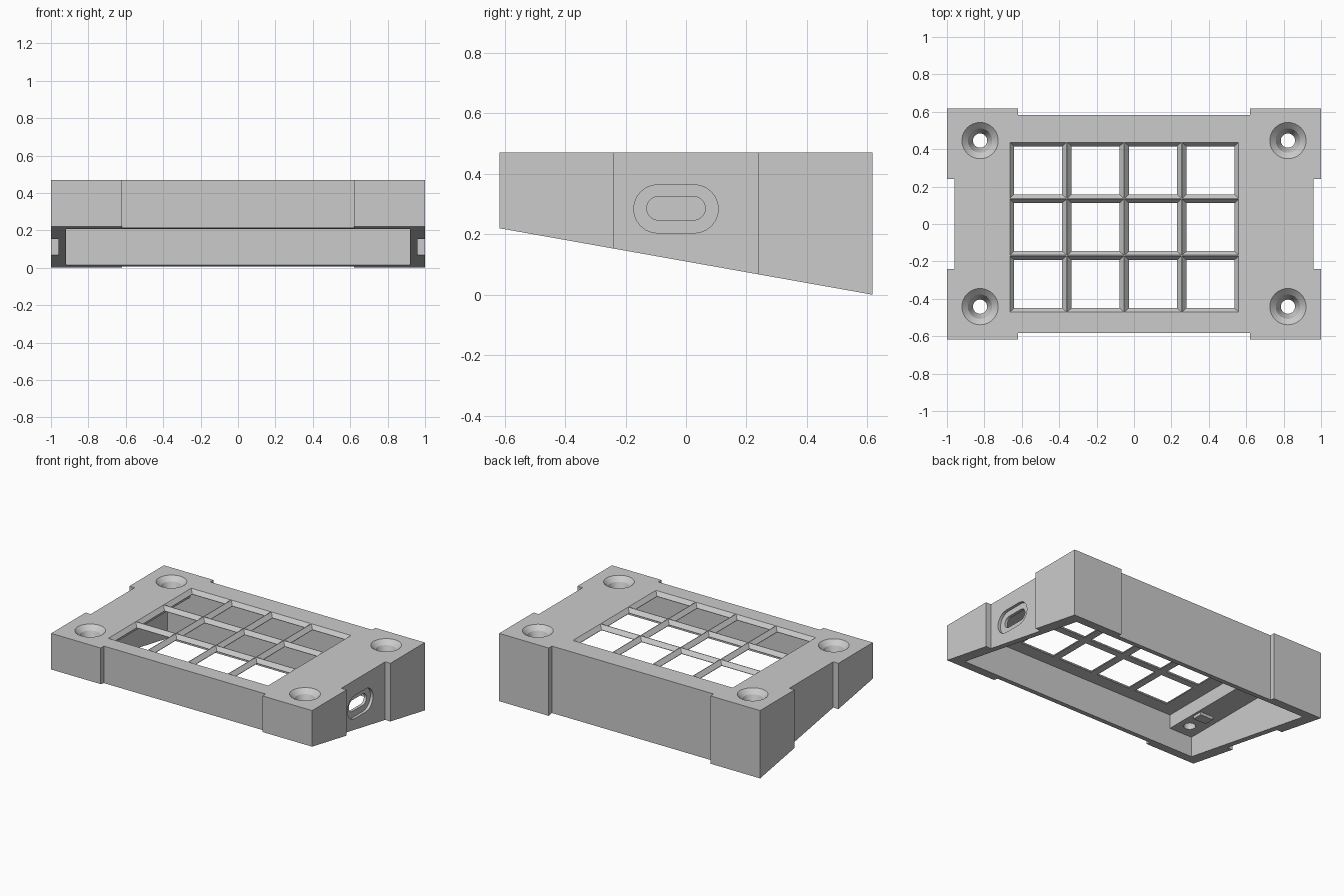
import bpy
import bmesh
import math

if "Cube" in bpy.data.objects:
    bpy.data.objects.remove(bpy.data.objects["Cube"], do_unlink=True)

TOP, LEDGE, CEILING = 0.47, 0.345, 0.44

grey = bpy.data.materials.new("plain grey")
grey.use_nodes = True
colour = (0.6, 0.6, 0.6, 1)
grey.diffuse_color = colour
grey.node_tree.nodes["Principled BSDF"].inputs["Base Color"].default_value = colour


def loft(name, rings):
    """Closed solid through a list of rings with equal point counts."""
    bm = bmesh.new()
    loops = [[bm.verts.new(p) for p in ring] for ring in rings]
    n = len(loops[0])
    for a, b in zip(loops, loops[1:]):
        for i in range(n):
            j = (i + 1) % n
            bm.faces.new((a[i], a[j], b[j], b[i]))
    bm.faces.new(loops[0][::-1])
    bm.faces.new(loops[-1])
    bmesh.ops.recalc_face_normals(bm, faces=bm.faces)
    mesh = bpy.data.meshes.new(name)
    bm.to_mesh(mesh)
    bm.free()
    obj = bpy.data.objects.new(name, mesh)
    bpy.context.collection.objects.link(obj)
    mesh.materials.append(grey)
    return obj


def rect(x, y, w, d, z):
    return [(x + sx * w / 2, y + sy * d / 2, z)
            for sx, sy in ((-1, -1), (1, -1), (1, 1), (-1, 1))]


def box(name, x0, x1, y0, y1, z0, z1):
    x, y = (x0 + x1) / 2, (y0 + y1) / 2
    return loft(name, [rect(x, y, x1 - x0, y1 - y0, z) for z in (z0, z1)])


def circle(x, y, r, z, n=40):
    return [(x + r * math.cos(2 * math.pi * i / n),
             y + r * math.sin(2 * math.pi * i / n), z) for i in range(n)]


def stadium(x, y, z, half, r, n=12):
    """Rounded slot outline in the y-z plane."""
    pts = []
    for side in (1, -1):
        for i in range(n + 1):
            a = math.pi * (i / n - 0.5)
            pts.append((x, y + side * (half + r * math.cos(a)),
                        z + side * r * math.sin(a)))
    return pts


def cut(target, cutter):
    cutter.hide_render = True
    mod = target.modifiers.new("cut", "BOOLEAN")
    mod.operation = "DIFFERENCE"
    mod.solver = "EXACT"
    mod.object = cutter
    bpy.context.view_layer.objects.active = target
    bpy.ops.object.modifier_apply(modifier=mod.name)
    bpy.data.objects.remove(cutter, do_unlink=True)


# Outer shell: plan with a shallow recess on each side, sloping underside
quarter = [(1, 0.24), (1, 0.617), (0.62, 0.617), (0.62, 0.582)]
plan = [(0.96, -0.24), (0.96, 0.24)] + quarter
plan += [(-x, y) for x, y in quarter[::-1]] + [(-0.96, 0.24), (-0.96, -0.24)]
plan += [(-x, -y) for x, y in quarter] + [(x, -y) for x, y in quarter[::-1]]
case = loft("keypad_case", [
    [(x, y, 0.11 - 0.178 * y) for x, y in plan],
    [(x, y, TOP) for x, y in plan]])

# Hollow underside with thicker ledges at the ends
cut(case, box("cavity", -0.92, 0.92, -0.54, 0.54, -0.2, LEDGE))
cut(case, box("upper_cavity", -0.745, 0.745, -0.54, 0.54, 0.25, CEILING))

# Grid of bevelled key openings through the thin top plate
for col in range(4):
    for row in range(3):
        x, y = -0.5125 + 0.307 * col, -0.321 + 0.304 * row
        cut(case, loft("key_opening", [
            rect(x, y, 0.257, 0.257, CEILING - 0.05),
            rect(x, y, 0.257, 0.257, CEILING + 0.003),
            rect(x, y, 0.303, 0.3, TOP),
            rect(x, y, 0.303, 0.3, TOP + 0.05)]))

# Countersunk screw holes
for x in (-0.823, 0.823):
    for y in (-0.442, 0.446):
        cut(case, loft("screw_hole", [
            circle(x, y, 0.038, 0.2), circle(x, y, 0.038, 0.37),
            circle(x, y, 0.065, 0.44), circle(x, y, 0.097, TOP),
            circle(x, y, 0.097, TOP + 0.05)]))

# Cable slot with a shallow surround
cut(case, loft("slot_surround", [stadium(x, -0.033, 0.284, 0.06, 0.08)
                                 for x in (0.94, 1.1)]))
cut(case, loft("cable_slot", [stadium(x, -0.033, 0.286, 0.058, 0.039)
                              for x in (0.85, 1.1)]))

# Small stop block on the ledge inside
box("inner_stop", -0.86, -0.76, -0.33, -0.26, LEDGE - 0.02, LEDGE + 0.01)

# Smooth the round holes, keep all other edges sharp
bpy.ops.object.select_all(action="DESELECT")
case.select_set(True)
bpy.context.view_layer.objects.active = case
bpy.ops.object.shade_smooth_by_angle(angle=math.radians(16))
